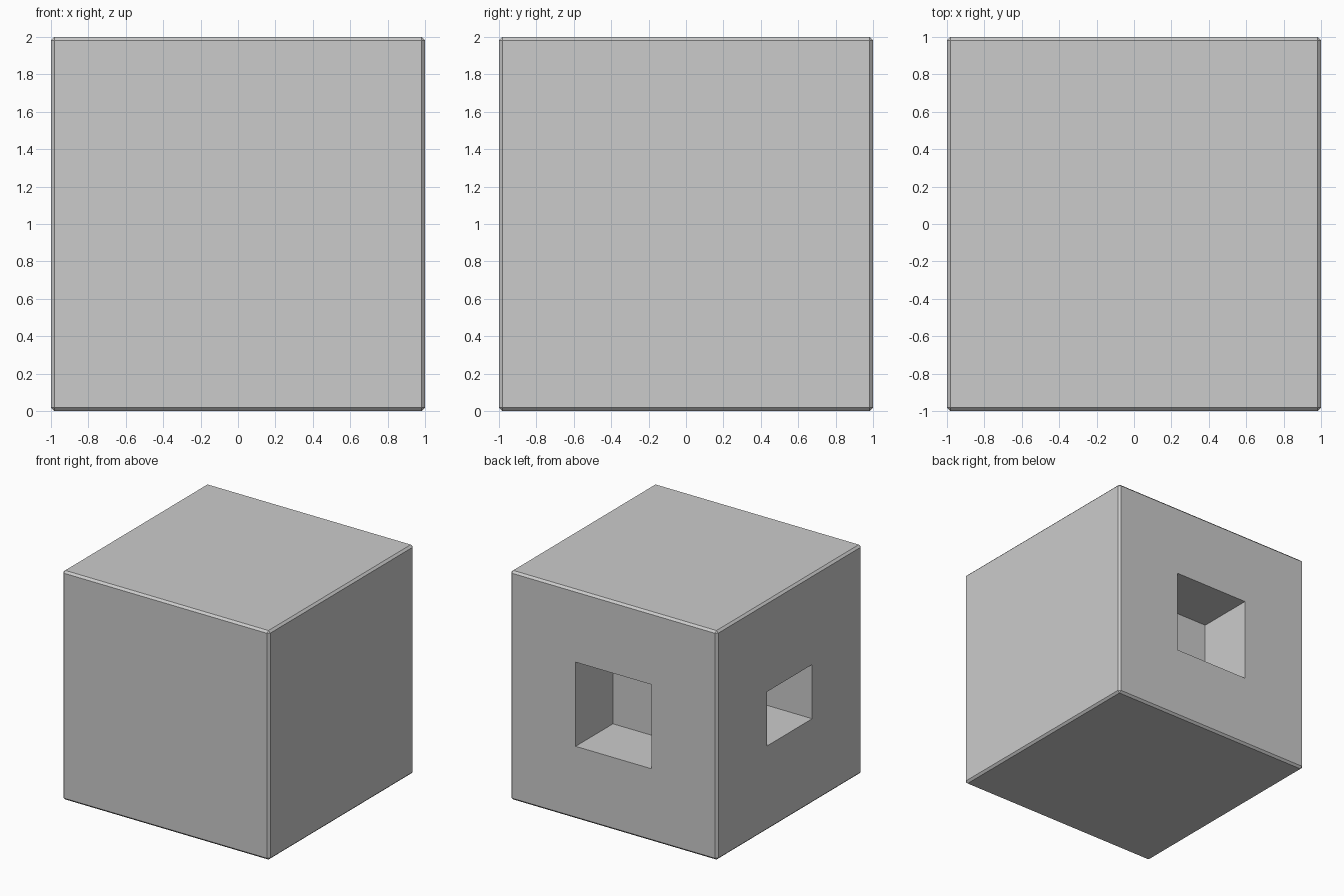
import bpy

if "Cube" in bpy.data.objects:
    bpy.data.objects.remove(bpy.data.objects["Cube"])


def box(name, lo, hi):
    size = [b - a for a, b in zip(lo, hi)]
    centre = [(a + b) / 2 for a, b in zip(lo, hi)]
    bpy.ops.mesh.primitive_cube_add(size=1, location=centre)
    ob = bpy.context.object
    ob.name = name
    ob.scale = size
    bpy.ops.object.transform_apply(location=True, rotation=False, scale=True)
    return ob


# Block with narrow chamfered edges
block = box("block", (-1, -1, 0), (1, 1, 2))
bevel = block.modifiers.new("chamfer", 'BEVEL')
bevel.width = 0.018
bevel.segments = 1

# Square recess in the back, smaller recess in the left side
cutters = [
    box("back_recess_cutter", (-0.366, 0.485, 0.635), (0.366, 1.2, 1.37)),
    box("left_recess_cutter", (-1.2, -0.313, 0.74), (-0.485, 0.313, 1.213)),
]
for cutter in cutters:
    mod = block.modifiers.new(cutter.name, 'BOOLEAN')
    mod.operation = 'DIFFERENCE'
    mod.solver = 'EXACT'
    mod.object = cutter
    cutter.hide_render = True

# Bake the modifiers, then drop the cutters
bpy.ops.object.select_all(action='DESELECT')
bpy.context.view_layer.objects.active = block
block.select_set(True)
for mod in list(block.modifiers):
    bpy.ops.object.modifier_apply(modifier=mod.name)
for cutter in cutters:
    bpy.data.objects.remove(cutter)
